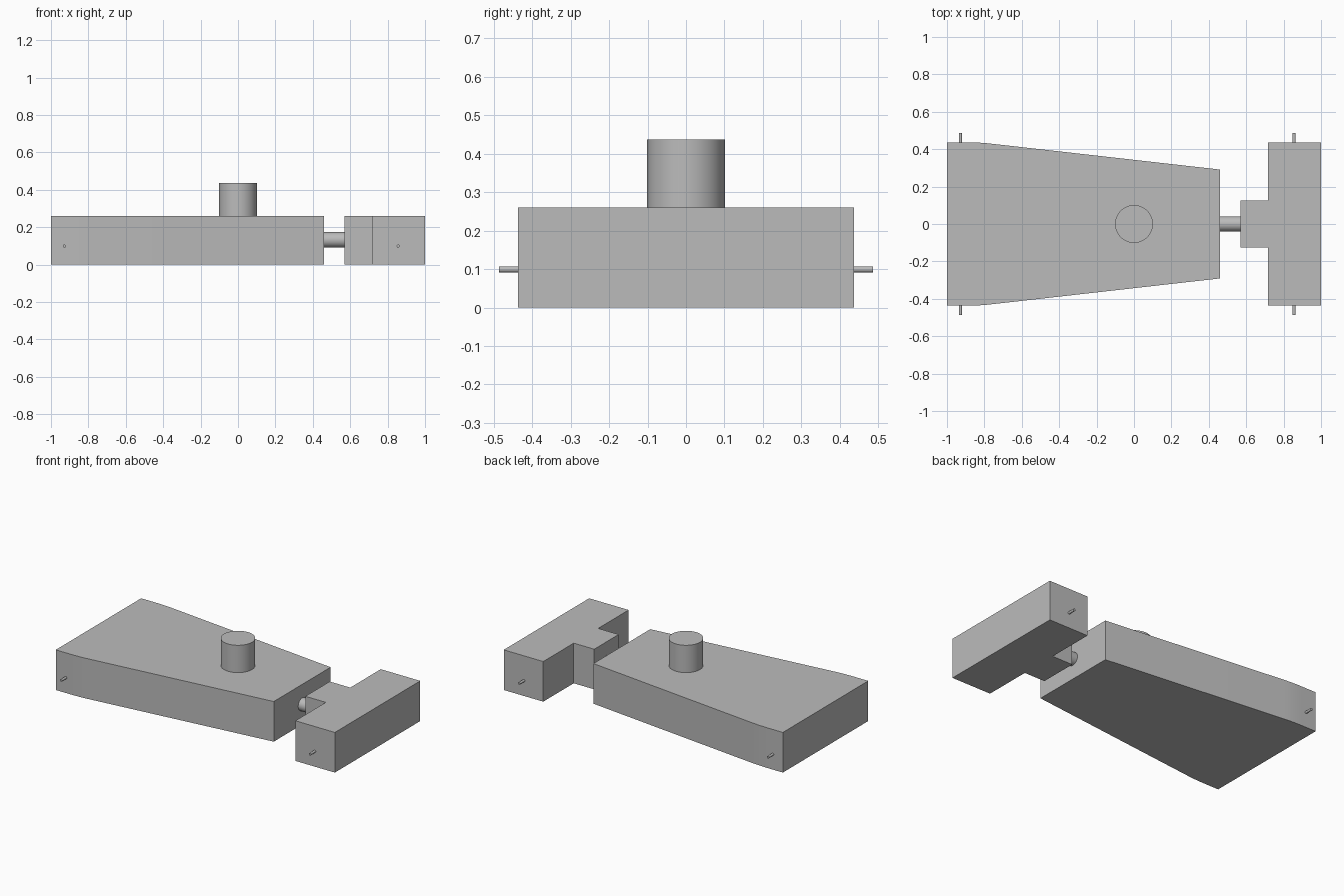
import bpy
import bmesh
from math import pi
from mathutils import Vector

cube = bpy.data.objects.get("Cube")
if cube:
    bpy.data.objects.remove(cube, do_unlink=True)

HEIGHT = 0.26
HALF = 0.437

# Single plain colour
grey = bpy.data.materials.new("plain_grey")
grey.use_nodes = True
colour = (0.5, 0.5, 0.5, 1)
grey.diffuse_color = colour
grey.node_tree.nodes["Principled BSDF"].inputs["Base Color"].default_value = colour


def finish(obj, name):
    obj.name = name
    obj.data.name = name
    obj.data.materials.append(grey)
    bpy.ops.object.select_all(action="DESELECT")
    obj.select_set(True)
    bpy.context.view_layer.objects.active = obj
    bpy.ops.object.shade_smooth_by_angle()


def slab(name, half_outline):
    """Mirror a half outline across y = 0 and extrude it upwards."""
    outline = half_outline + [(x, -y) for x, y in reversed(half_outline)]
    bm = bmesh.new()
    face = bm.faces.new([bm.verts.new((x, y, 0)) for x, y in outline])
    top = bmesh.ops.extrude_face_region(bm, geom=[face])["geom"]
    verts = [g for g in top if isinstance(g, bmesh.types.BMVert)]
    bmesh.ops.translate(bm, verts=verts, vec=(0, 0, HEIGHT))
    bmesh.ops.recalc_face_normals(bm, faces=bm.faces[:])
    mesh = bpy.data.meshes.new(name)
    bm.to_mesh(mesh)
    bm.free()
    obj = bpy.data.objects.new(name, mesh)
    bpy.context.collection.objects.link(obj)
    finish(obj, name)


def cylinder(name, radius, length, centre, rotation=(0, 0, 0), sides=48):
    bpy.ops.mesh.primitive_cylinder_add(vertices=sides, radius=radius, depth=length,
                                        location=centre, rotation=rotation)
    finish(bpy.context.object, name)


# Tapered body, with a soft bend where the sides turn inwards
start, corner, end = Vector((-0.9, HALF)), Vector((-0.83, HALF)), Vector((-0.76, 0.429))
bend = []
for i in range(7):
    t = i / 6
    p = start * (1 - t) ** 2 + corner * 2 * t * (1 - t) + end * t * t
    bend.append((p.x, p.y))
slab("tapered_body", [(-1, HALF)] + bend + [(0.46, 0.291)])

# T-shaped end block
slab("end_block", [(0.57, 0.125), (0.717, 0.125), (0.717, HALF), (1, HALF)])

# Post on the body and rod joining the two blocks
cylinder("top_post", 0.101, 0.187, (0, 0, 0.3435), sides=64)
cylinder("joining_rod", 0.041, 0.13, (0.515, 0, 0.132), (0, pi / 2, 0))

# Axle pins on both sides
for end_name, x in (("body", -0.928), ("block", 0.856)):
    for side_name, side in (("left", 1), ("right", -1)):
        cylinder(f"{end_name}_pin_{side_name}", 0.008, 0.06,
                 (x, side * 0.456, 0.099), (pi / 2, 0, 0), 24)
